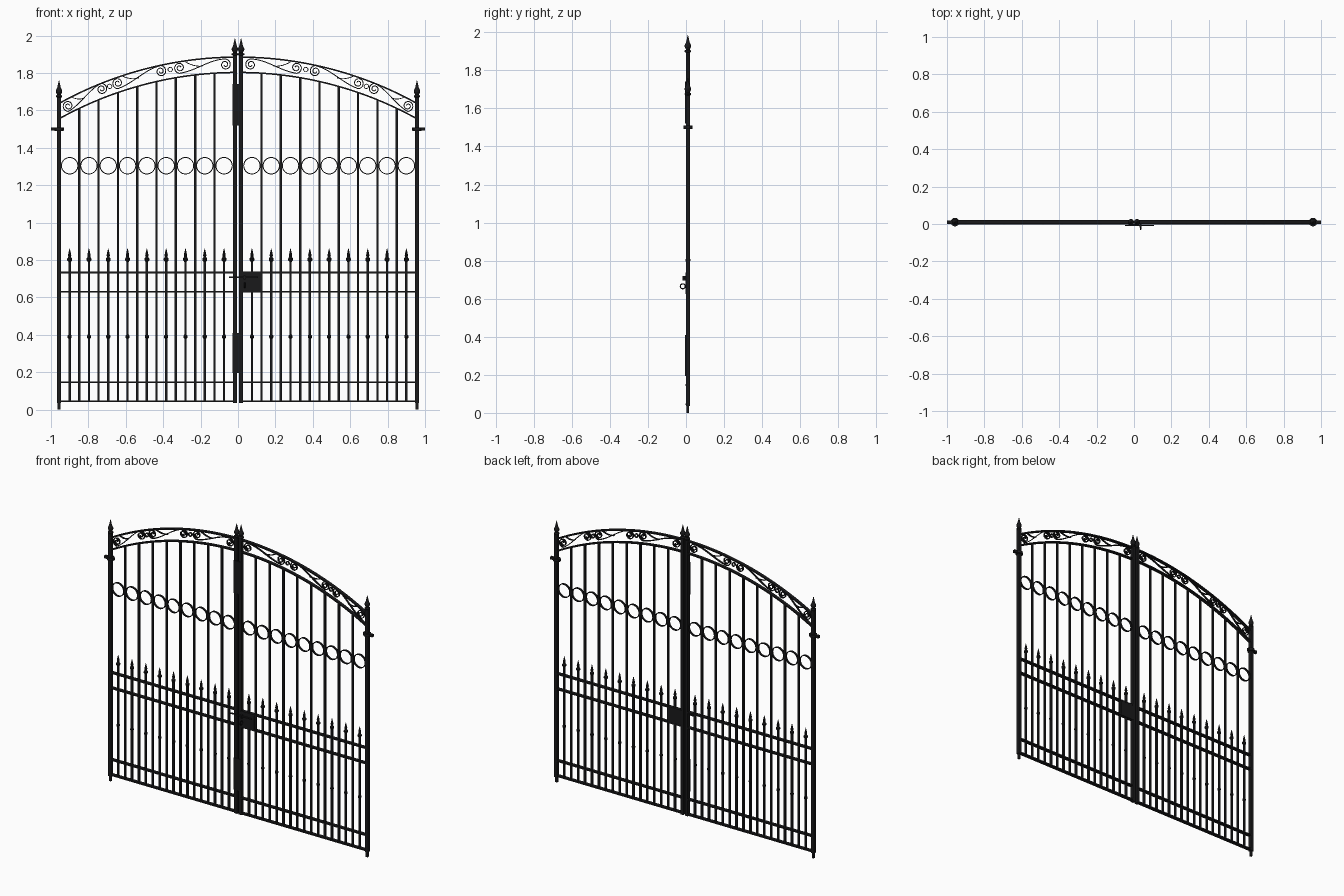
import bpy, bmesh, math
from mathutils import Vector

if "Cube" in bpy.data.objects:
    bpy.data.objects.remove(bpy.data.objects["Cube"])

Y = 0.010            # centre plane of the gate
R = 1.97             # arch radius

black = bpy.data.materials.new("black_iron")
black.diffuse_color = (0.010, 0.010, 0.011, 1)
black.use_nodes = True
black.node_tree.nodes["Principled BSDF"].inputs["Base Color"].default_value = black.diffuse_color


def finish(name, bm, smooth=False):
    bmesh.ops.recalc_face_normals(bm, faces=bm.faces)
    me = bpy.data.meshes.new(name)
    bm.to_mesh(me)
    bm.free()
    me.materials.append(black)
    for p in me.polygons:
        p.use_smooth = smooth
    ob = bpy.data.objects.new(name, me)
    bpy.context.collection.objects.link(ob)
    return ob


def box(name, x0, x1, y0, y1, z0, z1):
    bm = bmesh.new()
    bmesh.ops.create_cube(bm, size=1)
    for v in bm.verts:
        v.co = Vector(((x0 + x1) / 2 + v.co.x * (x1 - x0),
                       (y0 + y1) / 2 + v.co.y * (y1 - y0),
                       (z0 + z1) / 2 + v.co.z * (z1 - z0)))
    return finish(name, bm)


def bar(name, x, w, z0, z1):
    return box(name, x - w / 2, x + w / 2, Y - w / 2, Y + w / 2, z0, z1)


def lathe(name, x, z, profile, n=12):
    """Turned part around a vertical axis; profile = (radius, height)."""
    bm = bmesh.new()
    rings = []
    for r, h in profile:
        rings.append([bm.verts.new((x + r * math.cos(2 * math.pi * i / n),
                                    Y + r * math.sin(2 * math.pi * i / n), z + h)) for i in range(n)])
    for a, b in zip(rings, rings[1:]):
        for i in range(n):
            j = (i + 1) % n
            bm.faces.new((a[i], a[j], b[j], b[i]))
    bm.faces.new(rings[0])
    bm.faces.new(rings[-1])
    return finish(name, bm)


def ribbon(name, pts, t, depth, closed=False):
    """Flat iron strip following a path of (x, z) points."""
    bm = bmesh.new()
    n = len(pts)
    P = [Vector(p) for p in pts]
    rows = []
    for i in range(n):
        a = P[i - 1] if (closed or i > 0) else P[i]
        b = P[(i + 1) % n] if (closed or i < n - 1) else P[i]
        d = (b - a).normalized()
        nrm = Vector((-d.y, d.x)) * t / 2
        rows.append([bm.verts.new((P[i].x + s * nrm.x, Y + q * depth / 2, P[i].y + s * nrm.y))
                     for s, q in ((1, -1), (1, 1), (-1, 1), (-1, -1))])
    for i in range(n if closed else n - 1):
        a, b = rows[i], rows[(i + 1) % n]
        for k in range(4):
            m = (k + 1) % 4
            bm.faces.new((a[k], a[m], b[m], b[k]))
    if not closed:
        bm.faces.new(rows[0])
        bm.faces.new(rows[-1])
    return finish(name, bm)


def circle(x, z, r, n=28):
    return [(x + r * math.cos(2 * math.pi * i / n), z + r * math.sin(2 * math.pi * i / n)) for i in range(n)]


def arch(x, top):
    return top - (R - math.sqrt(R * R - x * x))


def mid(x):
    return arch(x, 1.846)


def s_scroll(u0, u1, o0, o1, r=0.030):
    """S-shaped scroll laid between the arches, x from u0 to u1, centre offsets o0, o1."""
    N, turns, pts = 36, 1.7, []
    for i in range(N + 1):
        f = i / N
        a = math.pi / 2 + 2 * math.pi * turns * (1 - f)
        q = 0.007 + (r - 0.007) * f
        pts.append((u0 + q * math.cos(a), mid(u0) + o0 + q * math.sin(a)))
    for i in range(1, 16):
        f = i / 16
        x = u0 + (u1 - u0) * f
        g = (1 + math.cos(math.pi * f)) / 2
        pts.append((x, mid(x) + (o0 + r) * g + (o1 - r) * (1 - g)))
    for i in range(N + 1):
        f = i / N
        a = -math.pi / 2 + 2 * math.pi * turns * f
        q = r - (r - 0.007) * f
        pts.append((u1 + q * math.cos(a), mid(u1) + o1 + q * math.sin(a)))
    return pts


FINIAL = [(0.012, 0), (0.017, 0.004), (0.017, 0.010), (0.010, 0.016), (0.017, 0.030),
          (0.017, 0.038), (0.010, 0.052), (0.001, 0.092)]
SPEAR = [(0.006, -0.012), (0.013, -0.004), (0.013, 0.006), (0.007, 0.014), (0.009, 0.024), (0.001, 0.060)]
KNOB = [(0.006, -0.011), (0.011, -0.005), (0.011, 0.005), (0.006, 0.011)]

for s, side in ((-1, "left"), (1, "right")):
    # hinge post with foot peg and finial
    bar(side + "_post", s * 0.957, 0.022, 0.035, 1.67)
    bar(side + "_post_foot", s * 0.957, 0.014, 0.0, 0.035)
    lathe(side + "_post_finial", s * 0.957, 1.668, FINIAL)
    # hinge pin and collar
    lathe(side + "_hinge_collar", s * 0.957, 1.491, [(0.023, 0), (0.023, 0.018)], 16)
    a, b = sorted((s * 0.93, s * 1.0))
    box(side + "_hinge_pin", a, b, Y - 0.009, Y + 0.009, 1.492, 1.509)
    # meeting stile and finial
    bar(side + "_stile", s * 0.0165, 0.022, 0.035, 1.895)
    lathe(side + "_stile_finial", s * 0.0165, 1.893, FINIAL)
    # horizontal rails
    a, b = sorted((s * 0.02, s * 0.95))
    for i, z in enumerate((0.045, 0.147, 0.63, 0.733)):
        box(f"{side}_rail_{i}", a, b, Y - 0.012, Y + 0.012, z - 0.0045, z + 0.0045)
    # upper and lower arches
    for nm, top in (("upper", 1.885), ("lower", 1.803)):
        ribbon(f"{side}_{nm}_arch", [(s * (0.02 + 0.93 * i / 32), arch(0.02 + 0.93 * i / 32, top))
                                     for i in range(33)], 0.008, 0.022)
    # long bars
    for i in range(8):
        x = 0.126 + 0.1032 * i
        bar(f"{side}_long_bar", s * x, 0.012, 0.045, arch(x, 1.803))
    # rings, short bars, knobs and spear tips
    for i in range(9):
        x = s * (0.0745 + 0.1032 * i)
        ribbon(f"{side}_ring", circle(x, 1.304, 0.044), 0.005, 0.014, True)
        bar(f"{side}_short_bar", x, 0.012, 0.045, 0.80)
        lathe(f"{side}_bar_knob", x, 0.39, KNOB, 10)
        lathe(f"{side}_spear_tip", x, 0.802, SPEAR, 10)
    # scrollwork between the arches
    for u0, u1, o0, o1 in ((0.068, 0.312, 0, 0.007), (0.413, 0.643, 0.007, 0.008), (0.729, 0.908, 0.008, 0)):
        ribbon(f"{side}_scroll", [(s * x, z) for x, z in s_scroll(u0, u1, o0, o1)], 0.005, 0.012)
        m, w = (u0 + u1) / 2, (u1 - u0) / 2
        ribbon(f"{side}_tendril", [(s * (m + w * 0.75 * f), mid(m + w * 0.75 * f) + 0.034 * f * f)
                                   for f in [i / 10 for i in range(11)]], 0.004, 0.012)
    for u in (0.686, 0.3625):
        ribbon(f"{side}_scroll_ring", circle(s * u, mid(u) + 0.006, 0.012, 16), 0.004, 0.012, True)

# cover plates over the centre gap
box("upper_cover_plate", -0.029, 0.025, -0.006, 0.0, 1.52, 1.74)
box("lower_cover_plate", -0.029, 0.025, -0.006, 0.0, 0.195, 0.41)

# lock box, latch bar and pull ring
box("lock_box", 0.02, 0.121, Y - 0.013, Y + 0.011, 0.63, 0.735)
box("latch_bar", -0.048, 0.108, -0.012, -0.006, 0.703, 0.711)
box("latch_guide", 0.03, 0.04, -0.018, -0.003, 0.695, 0.718)
bpy.ops.mesh.primitive_torus_add(major_radius=0.013, minor_radius=0.003, major_segments=16, minor_segments=8,
                                 location=(0.036, -0.017, 0.665), rotation=(0, math.pi / 2, 0))
pull = bpy.context.object
pull.name = "pull_ring"
pull.data.materials.append(black)
